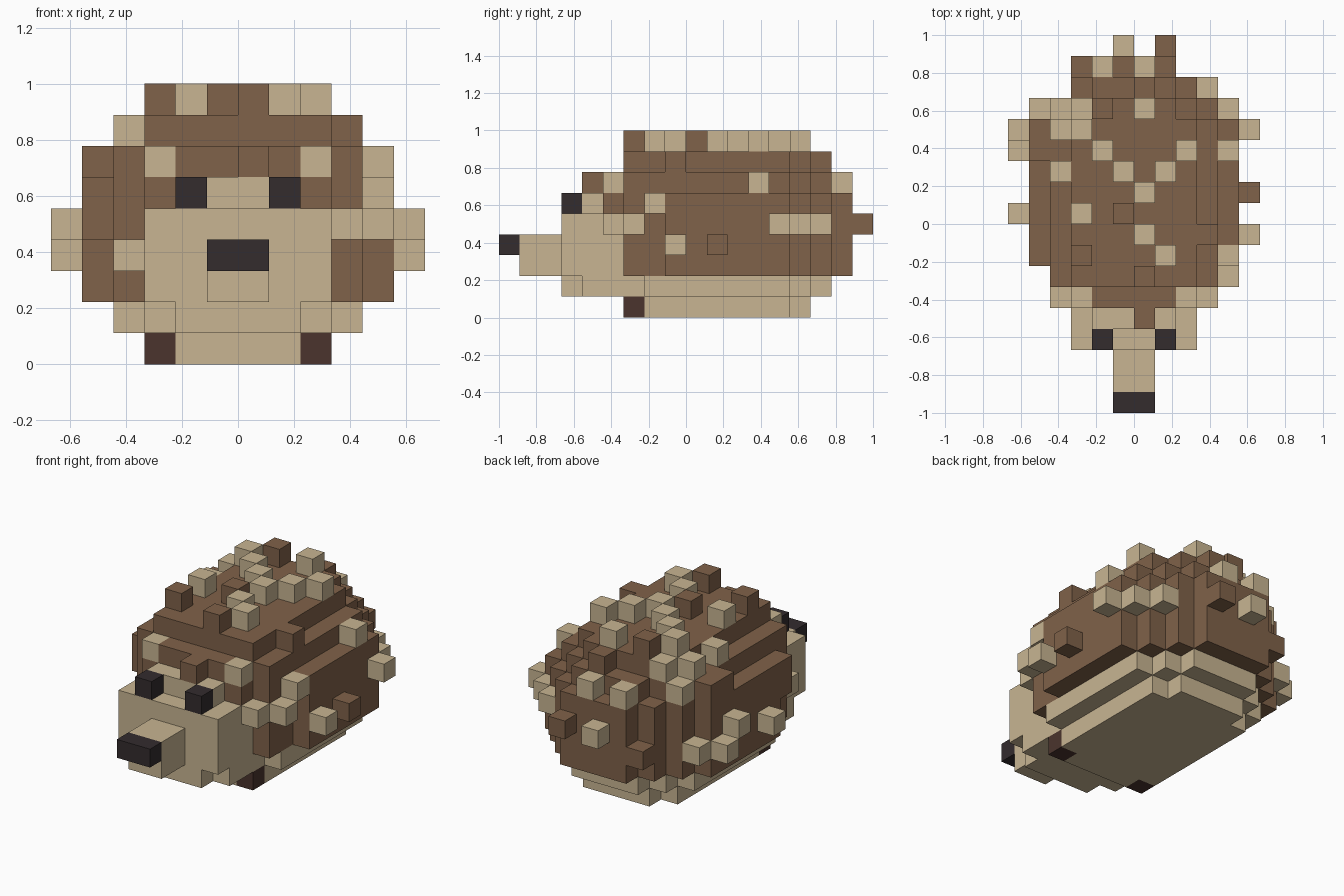
import bpy
import bmesh
from itertools import product
from mathutils import Vector

UNIT = 1 / 9  # edge length of one block

old = bpy.data.objects.get("Cube")
if old:
    bpy.data.objects.remove(old, do_unlink=True)


def make_material(name, colour):
    mat = bpy.data.materials.new(name)
    mat.use_nodes = True
    rgba = (*colour, 1)
    mat.diffuse_color = rgba
    mat.node_tree.nodes["Principled BSDF"].inputs["Base Color"].default_value = rgba
    return mat


beige = make_material("beige", (.578, .462, .287))
brown = make_material("brown", (.216, .122, .067))
black = make_material("soft_black", (.033, .025, .027))
dark_brown = make_material("dark_brown", (.069, .034, .026))

parts = []     # (name, material, cells)
occupied = set()


def add_part(name, material, cells):
    cells = set(cells) - occupied
    occupied.update(cells)
    parts.append((name, material, cells))


def slab(half, y_first, y_last, z_first, z_last):
    """Block of cells, symmetrical about the middle plane."""
    return set(product(range(-half, half),
                       range(y_first, y_last + 1),
                       range(z_first, z_last + 1)))


def at_height(z, *spots):
    return {(x, y, z) for x, y in spots}


# Face details and feet
add_part("nose", black, slab(1, -9, -9, 3, 3))
add_part("right_eye", black, {(-2, -6, 5)})
add_part("left_eye", black, {(1, -6, 5)})
add_part("right_foot", dark_brown, {(-3, -3, 0)})
add_part("left_foot", dark_brown, {(2, -3, 0)})

# Snout and head
add_part("snout", beige, slab(1, -8, -7, 2, 3))
add_part("head", beige,
         slab(3, -6, -4, 2, 4) | slab(2, -5, -5, 5, 5)
         | slab(2, -6, -6, 1, 1) | slab(3, -5, -3, 1, 1))

# Belly, narrowing towards the ground and the back
add_part("belly", beige,
         slab(3, -3, 4, 0, 0) | slab(2, 5, 5, 0, 0)
         | slab(4, -2, 4, 1, 1) | slab(3, 5, 5, 1, 1) | slab(2, 6, 6, 1, 1))

# Stepped coat, wide at the flanks and rounded on top and behind
coat = slab(5, -1, 4, 2, 5) | slab(4, -3, 5, 2, 5)
coat |= slab(3, 6, 6, 2, 5) | slab(2, 7, 7, 2, 5) | slab(3, -4, -4, 5, 5)
coat |= slab(4, -3, 4, 6, 6) | slab(3, 5, 5, 6, 6)
coat |= slab(2, 6, 6, 6, 6) | slab(2, -4, -4, 6, 6)
coat |= slab(3, -3, 4, 7, 7) | slab(2, 5, 5, 7, 7)
add_part("coat", brown, coat)

# Single-block spines, grouped by height
add_part("top_pale_spines", beige, at_height(
    8, (-3, 0), (-2, 3), (-1, 2), (0, -1), (0, 1), (0, 5),
    (1, -2), (1, 2), (2, 3), (-3, 4)))
add_part("shoulder_pale_spines", beige,
         at_height(7, (-4, 2), (-4, 4), (-3, 5))
         | at_height(6, (-4, 5), (-3, -4), (2, -4), (4, 3), (-2, 7), (0, 7)))
add_part("flank_pale_spines", beige,
         at_height(5, (4, -2))
         | at_height(4, (3, -4), (4, -3), (5, 4), (4, 5), (3, 6), (-6, 3), (-1, 8))
         | at_height(3, (-4, -4), (-6, 0), (-6, 4), (-5, 5), (5, -1)))
add_part("top_brown_spines", brown,
         at_height(8, (-3, -2), (-1, 0), (0, -3), (-2, 5))
         | at_height(7, (3, -1), (0, 6)))
add_part("flank_brown_spines", brown,
         at_height(6, (0, -5), (-5, 3), (-5, 4))
         | at_height(5, (-5, -2))
         | at_height(4, (1, 8), (-5, -2))
         | at_height(3, (5, 1), (-3, 7)))


def build(name, material, cells):
    """Make a mesh from the outward faces of a set of cells."""
    bm = bmesh.new()
    verts = {}

    def corner(point):
        key = tuple(point)
        if key not in verts:
            verts[key] = bm.verts.new(Vector(key) * UNIT)
        return verts[key]

    for cell in sorted(cells):
        for axis, side in product(range(3), (0, 1)):
            beside = list(cell)
            beside[axis] += 1 if side else -1
            if tuple(beside) in occupied:
                continue
            loop = []
            for u, v in ((0, 0), (1, 0), (1, 1), (0, 1)):
                point = list(cell)
                point[axis] += side
                point[(axis + 1) % 3] += u
                point[(axis + 2) % 3] += v
                loop.append(corner(point))
            bm.faces.new(loop if side else loop[::-1])
    mesh = bpy.data.meshes.new(name)
    bm.to_mesh(mesh)
    bm.free()
    mesh.materials.append(material)
    bpy.context.collection.objects.link(bpy.data.objects.new(name, mesh))


for part in parts:
    build(*part)
